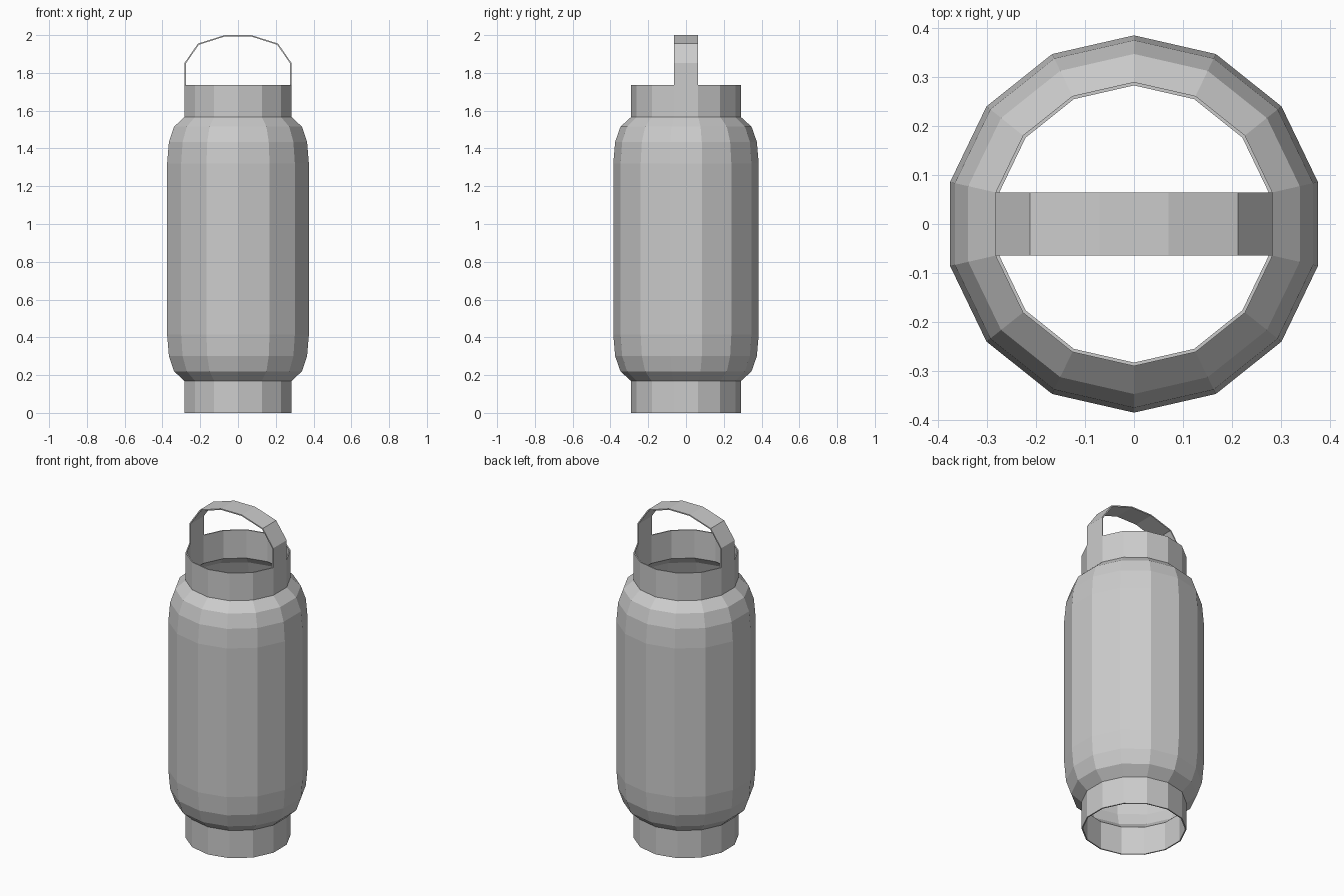
import bpy
import math

if "Cube" in bpy.data.objects:
    bpy.data.objects.remove(bpy.data.objects["Cube"])

SIDES = 14
R_COLLAR = 0.29
WALL = 0.007


def make_object(name, verts, faces):
    mesh = bpy.data.meshes.new(name)
    mesh.from_pydata(verts, [], faces)
    obj = bpy.data.objects.new(name, mesh)
    bpy.context.collection.objects.link(obj)
    # thin wall, grown inward
    mod = obj.modifiers.new("wall", 'SOLIDIFY')
    mod.thickness = WALL
    mod.offset = -1
    mod.use_even_offset = True
    return obj


# Open hollow shell: bottom collar, bulging body, top collar
half = [(R_COLLAR, 0.0), (R_COLLAR, 0.168), (0.347, 0.22), (0.375, 0.30), (0.385, 0.415)]
profile = half + [(r, 1.735 - z) for r, z in reversed(half)]
verts = []
for r, z in profile:
    for i in range(SIDES):
        a = math.pi / 2 + 2 * math.pi * i / SIDES
        verts.append((r * math.cos(a), r * math.sin(a), z))
faces = []
for k in range(len(profile) - 1):
    for i in range(SIDES):
        j = (i + 1) % SIDES
        b, t = k * SIDES, (k + 1) * SIDES
        faces.append((b + i, b + j, t + j, t + i))
make_object("hollow_body", verts, faces)

# Carry handle: flat strap continuing the two side faces of the top collar
x_side = R_COLLAR * math.cos(math.pi / SIDES)
w = R_COLLAR * math.sin(math.pi / SIDES)
right = [(x_side, 1.735), (x_side, 1.853), (0.212, 1.955), (0.07, 2.0)]
path = right + [(-x, z) for x, z in reversed(right)]
verts = [(x, y, z) for x, z in path for y in (-w, w)]
faces = [(2 * i, 2 * i + 1, 2 * i + 3, 2 * i + 2) for i in range(len(path) - 1)]
make_object("carry_handle", verts, faces)
